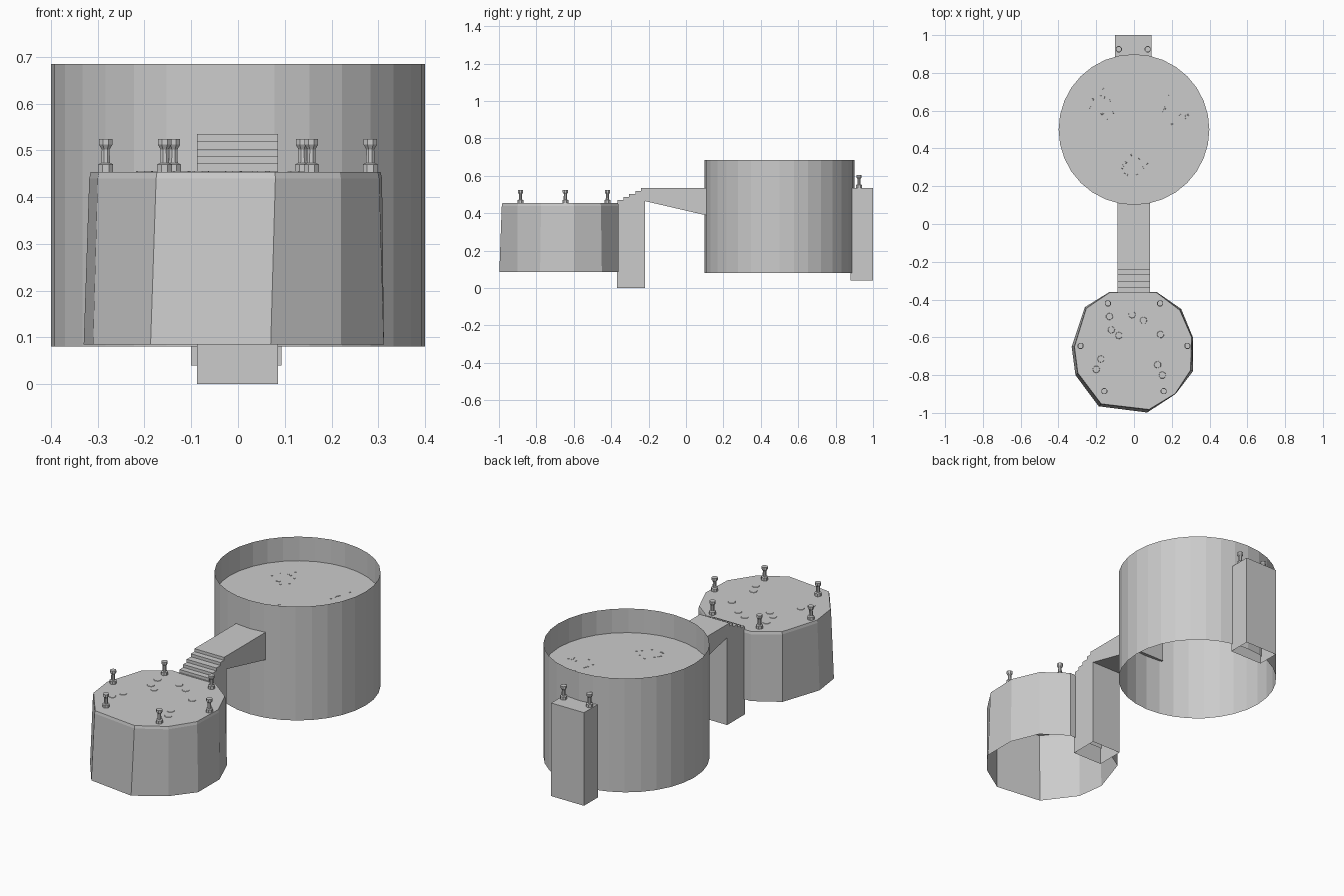
import bpy, bmesh, math, random

if "Cube" in bpy.data.objects:
    bpy.data.objects.remove(bpy.data.objects["Cube"])

stone = bpy.data.materials.new("stone_grey")
stone.diffuse_color = (0.6, 0.6, 0.6, 1)
stone.use_nodes = True
stone.node_tree.nodes["Principled BSDF"].inputs["Base Color"].default_value = stone.diffuse_color


def finish(name, bm):
    bmesh.ops.recalc_face_normals(bm, faces=bm.faces)
    mesh = bpy.data.meshes.new(name)
    bm.to_mesh(mesh)
    bm.free()
    mesh.materials.append(stone)
    obj = bpy.data.objects.new(name, mesh)
    bpy.context.collection.objects.link(obj)
    return obj


def loft(bm, rings, cap_top=True):
    """Skin stacked rings of points; bottom stays open."""
    vs = [[bm.verts.new(p) for p in r] for r in rings]
    for a, b in zip(vs, vs[1:]):
        n = len(a)
        for i in range(n):
            j = (i + 1) % n
            bm.faces.new((a[i], a[j], b[j], b[i]))
    if cap_top:
        bm.faces.new(vs[-1])


def circle(x, y, z, r, n, turn=0.0):
    return [(x + r * math.sin(math.tau * i / n + turn),
             y - r * math.cos(math.tau * i / n + turn), z) for i in range(n)]


# Round tower: thin open shell with a sunken floor
bm = bmesh.new()
loft(bm, [circle(0, 0.5, 0.08, 0.4, 32), circle(0, 0.5, 0.685, 0.4, 32)], False)
finish("tower_wall", bm)
bm = bmesh.new()
bm.faces.new([bm.verts.new(p) for p in circle(0, 0.5, 0.557, 0.399, 32)])
finish("tower_floor", bm)

# Rough many-sided front platform, open underneath
base = [(-0.13, -0.36), (-0.26, -0.44), (-0.33, -0.65), (-0.31, -0.80), (-0.187, -0.965),
        (0.07, -0.998), (0.22, -0.90), (0.312, -0.78), (0.312, -0.60), (0.25, -0.45), (0.12, -0.36)]
top = [(-0.13, -0.36), (-0.255, -0.445), (-0.318, -0.65), (-0.30, -0.79), (-0.175, -0.955),
       (0.08, -0.985), (0.22, -0.90), (0.302, -0.775), (0.308, -0.60), (0.245, -0.455), (0.12, -0.36)]
bm = bmesh.new()
loft(bm, [[(x, y, 0.085) for x, y in base],
          [(x * 0.99 + bx * 0.01, y, 0.44) for (x, y), (bx, _) in zip(top, base)],
          [(x * 0.99, (y + 0.66) * 0.99 - 0.66, 0.454) for x, y in top]])
finish("front_platform", bm)

# Column, stairs and walkway from one side profile
profile = [(-0.22, 0.0), (-0.37, 0.0), (-0.37, 0.456)]
z = 0.456
for y in (-0.365, -0.335, -0.305, -0.27, -0.24):
    profile.append((y, z))
    z += 0.0158
    profile.append((y, z))
profile += [(0.125, 0.535), (0.125, 0.385), (-0.22, 0.465)]
bm = bmesh.new()
left = [bm.verts.new((-0.088, y, h)) for y, h in profile]
right = [bm.verts.new((0.086, y, h)) for y, h in profile]
bm.faces.new(left)
bm.faces.new(right)
for i in range(1, len(profile)):  # the column foot stays open
    j = (i + 1) % len(profile)
    bm.faces.new((left[i], left[j], right[j], right[i]))
finish("stairs_walkway", bm)

# Rear pillar, open underneath
bm = bmesh.new()
loft(bm, [[(-0.1, 0.88, h), (0.093, 0.88, h), (0.093, 1.0, h), (-0.1, 1.0, h)]
          for h in (0.04, 0.535)])
finish("rear_pillar", bm)

# Bollards
shape = [(0.0175, 0), (0.0175, 0.016), (0.010, 0.019), (0.009, 0.048), (0.0155, 0.058), (0.0155, 0.07)]
spots = [(s * x, y, 0.454) for x, y in ((0.283, -0.645), (0.138, -0.42), (0.157, -0.885)) for s in (-1, 1)]
spots += [(-0.08, 0.925, 0.535), (0.072, 0.925, 0.535)]
for k, (x, y, h) in enumerate(spots):
    bm = bmesh.new()
    loft(bm, [circle(x, y, h + dz, r, 8, math.pi / 8) for r, dz in shape])
    finish(f"bollard_{k + 1}", bm)

# Low flat pebbles on the platform
bm = bmesh.new()
for x, y in ((-0.13, -0.49), (-0.01, -0.48), (0.05, -0.51), (0.14, -0.585), (-0.08, -0.59),
             (-0.12, -0.56), (-0.175, -0.715), (0.125, -0.745), (-0.2, -0.77), (0.15, -0.8)):
    loft(bm, [circle(x, y, 0.453, 0.02, 7, x * 9), circle(x, y, 0.456, 0.018, 7, x * 9)])
finish("platform_pebbles", bm)

# Scattered specks on the tower floor
random.seed(4)
bm = bmesh.new()
for cx, cy in ((-0.18, 0.63), (0.21, 0.61), (0.0, 0.3)):
    for _ in range(10):
        a, r = random.uniform(0, math.tau), random.uniform(0.04, 0.09)
        x, y = cx + r * math.cos(a), cy + r * math.sin(a)
        loft(bm, [circle(x, y, 0.556, 0.006, 5, a), circle(x, y, 0.559, 0.005, 5, a)])
finish("tower_floor_specks", bm)
